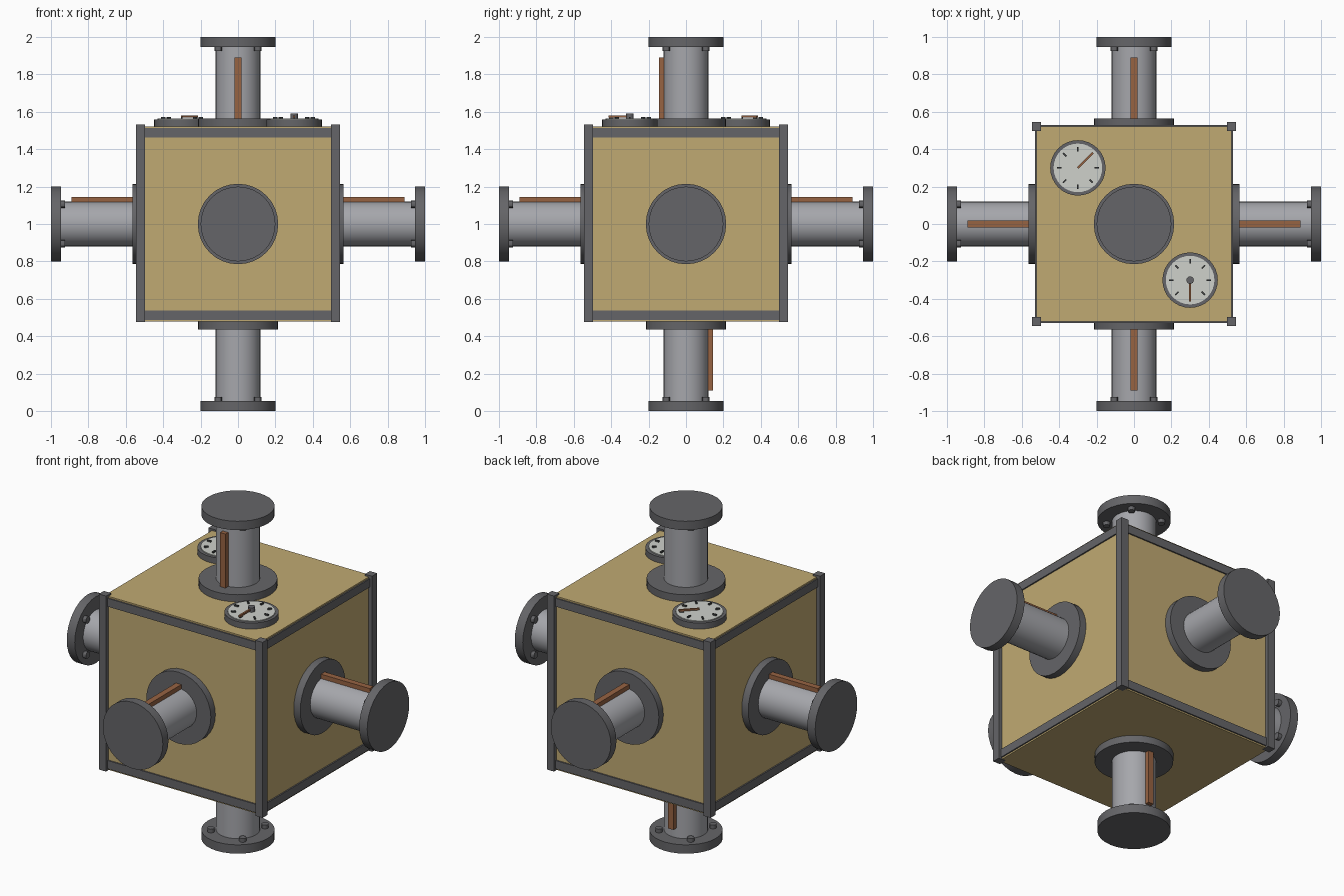
import bpy
import math
from mathutils import Matrix, Vector

if "Cube" in bpy.data.objects:
    bpy.data.objects.remove(bpy.data.objects["Cube"], do_unlink=True)


def material(name, r, g, b):
    mat = bpy.data.materials.new(name)
    mat.use_nodes = True
    mat.diffuse_color = (r, g, b, 1)
    mat.node_tree.nodes["Principled BSDF"].inputs["Base Color"].default_value = (r, g, b, 1)
    return mat


BRASS = material("brass", 0.53, 0.40, 0.17)
STEEL = material("light_steel", 0.38, 0.385, 0.41)
IRON = material("dark_iron", 0.13, 0.13, 0.138)
COPPER = material("copper", 0.31, 0.125, 0.055)
DIAL = material("dial_white", 0.62, 0.64, 0.60)
BLACK = material("tick_black", 0.05, 0.055, 0.055)

CENTRE = Matrix.Translation((0, 0, 1))


def finish(name, mat, matrix):
    obj = bpy.context.object
    obj.name = name
    obj.data.materials.append(mat)
    obj.matrix_world = matrix @ obj.matrix_world
    return obj


def box(name, mat, size, loc, matrix=CENTRE):
    bpy.ops.mesh.primitive_cube_add(size=1)
    obj = bpy.context.object
    obj.data.transform(Matrix.Diagonal((*size, 1)))
    obj.matrix_world = Matrix.Translation(loc)
    return finish(name, mat, matrix)


def disc(name, mat, radius, low, high, x=0, y=0, matrix=CENTRE, sides=32):
    bpy.ops.mesh.primitive_cylinder_add(vertices=sides, radius=radius, depth=high - low)
    bpy.ops.object.shade_smooth_by_angle(angle=math.radians(30))
    bpy.context.object.matrix_world = Matrix.Translation((x, y, (low + high) / 2))
    return finish(name, mat, matrix)


# Brass body
box("body", BRASS, (1.044, 1.044, 1.044), (0, 0, 0))

# Corner posts and the rails on each side face
for sx in (-1, 1):
    for sy in (-1, 1):
        box("corner_post", IRON, (0.048, 0.048, 1.056), (sx * 0.521, sy * 0.521, 0.004))
for turn in range(4):
    spin = CENTRE @ Matrix.Rotation(turn * math.pi / 2, 4, 'Z')
    for sz in (-1, 1):
        box("side_rail", IRON, (1.0, 0.05, 0.05), (0, -0.505, sz * 0.488), spin)

# Six pipes: outward direction and the side that carries the copper strip
PIPES = {
    "top": ((0, 0, 1), (0, -1, 0)),
    "bottom": ((0, 0, -1), (0, 1, 0)),
    "front": ((0, -1, 0), (0, 0, 1)),
    "back": ((0, 1, 0), (0, 0, 1)),
    "left": ((1, 0, 0), (0, 0, 1)),
    "right": ((-1, 0, 0), (0, 0, 1)),
}
for side, (out, strip) in PIPES.items():
    out, strip = Vector(out), Vector(strip)
    frame = CENTRE @ Matrix((strip.cross(out), strip, out)).transposed().to_4x4()
    disc(side + "_pipe", STEEL, 0.12, 0.5, 0.98, matrix=frame)
    disc(side + "_base_flange", IRON, 0.215, 0.5, 0.565, matrix=frame)
    disc(side + "_end_flange", IRON, 0.2, 0.947, 1.0, matrix=frame)
    box(side + "_copper_strip", COPPER, (0.036, 0.04, 0.35), (0, 0.125, 0.715), frame)
    for i in range(4):
        a = math.radians(45 + 90 * i)
        disc(side + "_bolt", IRON, 0.02, 0.925, 0.96, 0.15 * math.cos(a),
             0.15 * math.sin(a), frame, 12)


# Dial gauges on the top face
def gauge(name, x, y, needle_angle):
    place = Matrix.Translation((x, y, 1.52))
    disc(name + "_rim", IRON, 0.148, 0, 0.038, matrix=place)
    disc(name + "_face", DIAL, 0.13, 0.02, 0.043, matrix=place)
    for i in range(8):
        spin = place @ Matrix.Rotation(i * math.pi / 4, 4, 'Z')
        box(name + "_tick", BLACK, (0.024, 0.009, 0.012), (0.1, 0, 0.046), spin)
    spin = place @ Matrix.Rotation(math.radians(needle_angle), 4, 'Z')
    box(name + "_needle", COPPER, (0.115, 0.011, 0.01), (0.0575, 0, 0.055), spin)
    return place


gauge("rear_gauge", -0.3, 0.3, 45)
hub_place = gauge("front_gauge", 0.3, -0.3, -90)
disc("front_gauge_hub", IRON, 0.02, 0.04, 0.07, matrix=hub_place, sides=16)
